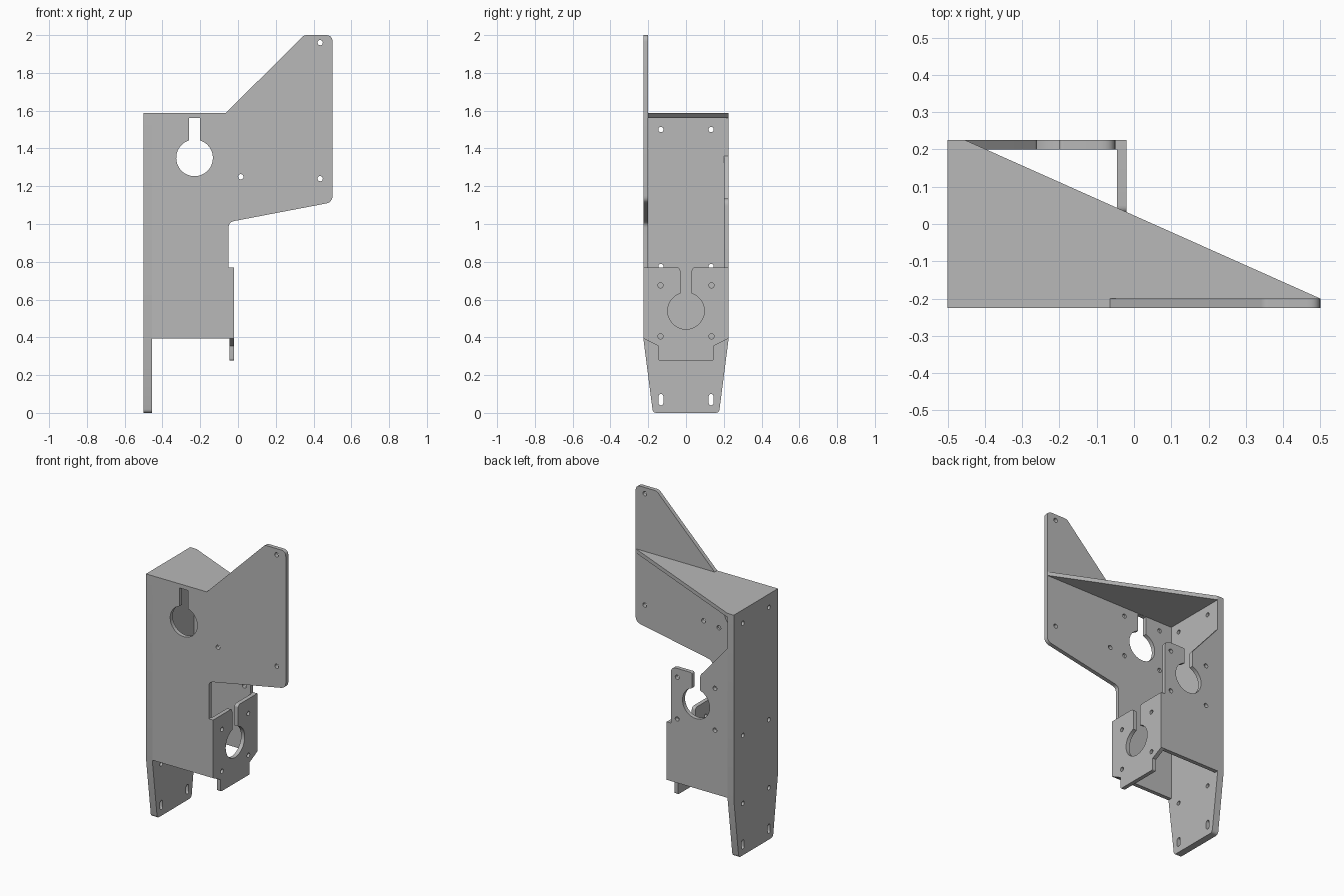
import bpy, bmesh
from math import pi, acos, cos, sin
from mathutils import Matrix, Vector

cube = bpy.data.objects.get("Cube")
if cube:
    bpy.data.objects.remove(cube, do_unlink=True)

metal = bpy.data.materials.new("grey_metal")
metal.use_nodes = True
GREY = (0.48, 0.48, 0.48, 1)
metal.diffuse_color = GREY
metal.node_tree.nodes["Principled BSDF"].inputs["Base Color"].default_value = GREY

# Sheet orientations: profile axes u, v and thickness axis w
FACING_FRONT = Matrix(((1, 0, 0, 0), (0, 0, -1, 0), (0, 1, 0, 0), (0, 0, 0, 1)))
FACING_SIDE = Matrix(((0, 0, 1, 0), (1, 0, 0, 0), (0, 1, 0, 0), (0, 0, 0, 1)))
FACING_UP = Matrix.Identity(4)


def rounded(corners):
    """Outline from (u, v) or (u, v, radius) corners."""
    out = []
    for i, c in enumerate(corners):
        p = Vector(c[:2])
        if len(c) == 2:
            out.append(p)
            continue
        a = Vector(corners[i - 1][:2]) - p
        b = Vector(corners[(i + 1) % len(corners)][:2]) - p
        a.normalize()
        b.normalize()
        d = c[2]
        for k in range(7):
            t = k / 6
            out.append(p + a * d * (1 - t) ** 2 + b * d * t ** 2)
    return out


def circle(u, v, r=0.014, n=20):
    return [(u + r * cos(2 * pi * k / n), v + r * sin(2 * pi * k / n)) for k in range(n)]


def slot(u, v, r=0.013, half=0.017):
    """Upright rounded slot."""
    arc = [pi * k / 8 for k in range(9)]
    return ([(u + r * cos(a), v + half + r * sin(a)) for a in arc]
            + [(u - r * cos(a), v - half - r * sin(a)) for a in arc])


def keyhole(u, v, top, corner=None, r=0.097, half=0.03):
    """Round opening with a neck rising to the given height."""
    a = acos(half / r)
    n = 40
    ring = [a - (pi + 2 * a) * k / n for k in range(n + 1)]
    tip = (corner,) if corner else ()
    return ([(u + half, top) + tip] + [(u + r * cos(t), v + r * sin(t)) for t in ring]
            + [(u - half, top) + tip])


def bolt_square(u, v, d=0.135):
    return [circle(u + i * d, v + j * d) for i in (-1, 1) for j in (-1, 1)]


def sheet(name, outline, holes, low, high, facing):
    """Flat plate with holes, spanning low to high along its thickness axis."""
    curve = bpy.data.curves.new(name + "_profile", "CURVE")
    curve.dimensions = "2D"
    curve.fill_mode = "BOTH"
    curve.extrude = (high - low) / 2
    for loop in [rounded(outline)] + holes:
        spline = curve.splines.new("POLY")
        spline.points.add(len(loop) - 1)
        for point, co in zip(spline.points, loop):
            point.co = (co[0], co[1], 0, 1)
        spline.use_cyclic_u = True
    source = bpy.data.objects.new(name + "_profile", curve)
    bpy.context.collection.objects.link(source)
    graph = bpy.context.evaluated_depsgraph_get()
    mesh = bpy.data.meshes.new_from_object(source.evaluated_get(graph))
    bpy.data.objects.remove(source, do_unlink=True)
    bpy.data.curves.remove(curve)
    bm = bmesh.new()
    bm.from_mesh(mesh)
    bmesh.ops.remove_doubles(bm, verts=bm.verts, dist=0.0002)
    bm.transform(facing @ Matrix.Translation((0, 0, (low + high) / 2)))
    bmesh.ops.recalc_face_normals(bm, faces=bm.faces)
    bm.to_mesh(mesh)
    bm.free()
    mesh.materials.clear()
    mesh.materials.append(metal)
    obj = bpy.data.objects.new(name, mesh)
    bpy.context.collection.objects.link(obj)
    bpy.ops.object.select_all(action="DESELECT")
    obj.select_set(True)
    bpy.context.view_layer.objects.active = obj
    bpy.ops.object.shade_smooth_by_angle(angle=pi / 6)


LEFT, RIGHT = -0.455, -0.046      # inner limits of the box section
BASE, SHELF, TOP = 0.395, 0.77, 1.587
BOLT = 0.133

# Thick mounting plate with tapered foot
mount_outline = [(-0.175, 0, 0.02), (0.175, 0, 0.02), (0.226, BASE), (0.226, TOP),
                 (-0.226, TOP), (-0.226, BASE)]
mount_holes = [circle(s * BOLT, z) for s in (-1, 1) for z in (1.5, 0.775, 0.335)]
mount_holes += [slot(s * BOLT, 0.07) for s in (-1, 1)]
sheet("mounting_plate", mount_outline, mount_holes, -0.5, LEFT, FACING_SIDE)

# Front plate with wing: outer skin, and inner skin carrying blind bolt holes
front_outline = [(LEFT, BASE), (RIGHT, BASE), (RIGHT, SHELF), (-0.05, SHELF),
                 (-0.05, 1.01, 0.03), (0.5, 1.115, 0.035), (0.5, 2.0, 0.035),
                 (0.35, 2.0, 0.015), (-0.065, TOP), (LEFT, TOP)]
front_holes = [keyhole(-0.23, 1.35, 1.56)]
front_holes += [circle(u, v) for u, v in ((0.435, 1.96), (0.435, 1.24), (0.015, 1.25))]
sheet("front_plate", front_outline, front_holes, 0.213, 0.226, FACING_FRONT)
sheet("front_plate_inner_skin", front_outline, front_holes + bolt_square(-0.23, 1.37),
      0.2, 0.213, FACING_FRONT)

# Back plate with open keyhole and sloped shoulder
back_outline = [(LEFT, BASE), (RIGHT, BASE), (RIGHT, SHELF), (-0.05, SHELF),
                (-0.05, 1.135, 0.04)]
back_outline += keyhole(-0.23, 0.943, 1.135, 0.01) + [(LEFT, 1.36)]
sheet("back_plate", back_outline, bolt_square(-0.23, 0.943), -0.226, -0.2, FACING_FRONT)

# End plate with open keyhole and lower tongue
end_outline = [(-0.148, 0.277, 0.012), (0.148, 0.277, 0.012), (0.148, 0.355), (0.226, BASE),
               (0.226, SHELF)]
end_outline += keyhole(0, 0.54, SHELF, 0.02)
end_outline += [(-0.226, SHELF), (-0.226, BASE), (-0.148, 0.355)]
sheet("end_plate", end_outline, bolt_square(0, 0.54), RIGHT, -0.02, FACING_SIDE)

# Triangular top gusset
sheet("top_gusset", [(LEFT, -0.2), (0.5, -0.2), (LEFT, 0.226)], [], 1.561, TOP, FACING_UP)
